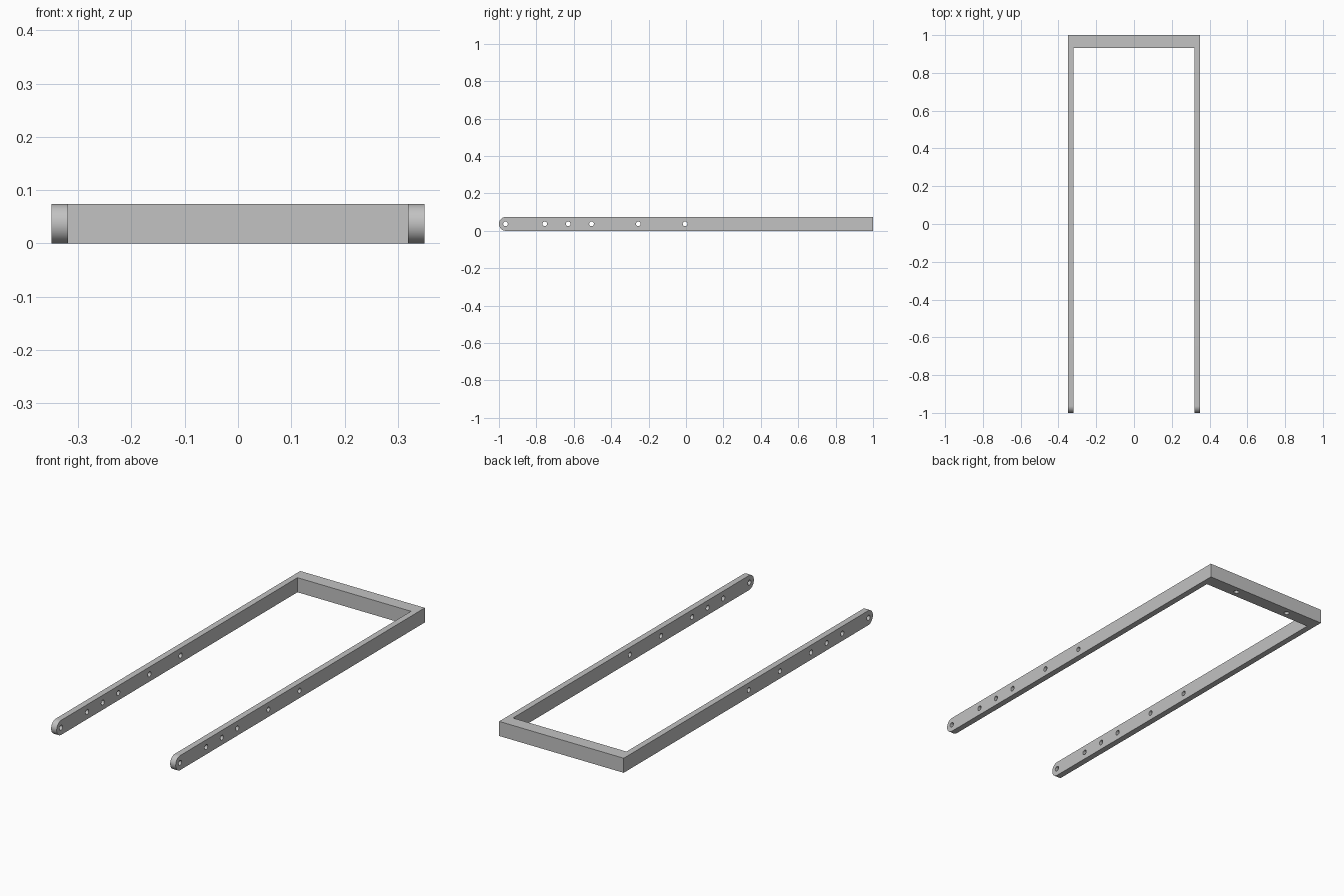
import bpy
import bmesh
from math import pi, sin, cos, radians
from mathutils import Matrix, Vector

cube = bpy.data.objects.get("Cube")
if cube:
    bpy.data.objects.remove(cube, do_unlink=True)

HALF_W, HALF_L, HEIGHT = 0.35, 1.0, 0.074
ARM, BAR = 0.031, 0.067          # arm thickness, crossbar depth
MID = HEIGHT / 2
HOLE_R = 0.0125

steel = bpy.data.materials.new("light grey metal")
steel.use_nodes = True
steel.diffuse_color = (0.54, 0.54, 0.54, 1)
steel.node_tree.nodes["Principled BSDF"].inputs["Base Color"].default_value = (0.54, 0.54, 0.54, 1)


def make_object(name, bm):
    bmesh.ops.recalc_face_normals(bm, faces=bm.faces)
    mesh = bpy.data.meshes.new(name)
    bm.to_mesh(mesh)
    bm.free()
    mesh.materials.append(steel)
    obj = bpy.data.objects.new(name, mesh)
    bpy.context.collection.objects.link(obj)
    return obj


def add_drill(bm, centre, axis, length):
    turn = Vector((0, 0, 1)).rotation_difference(Vector(axis)).to_matrix().to_4x4()
    bmesh.ops.create_cone(bm, cap_ends=True, segments=32, radius1=HOLE_R, radius2=HOLE_R,
                          depth=length, matrix=Matrix.Translation(centre) @ turn)


# Solid frame blank: side profile with rounded front, extruded across the width
bm = bmesh.new()
steps = 32
profile = [(HALF_L, 0), (HALF_L, HEIGHT)]
for i in range(steps + 1):
    a = pi / 2 + pi * i / steps
    profile.append((-HALF_L + MID + MID * cos(a), MID + MID * sin(a)))
face = bm.faces.new([bm.verts.new((-HALF_W, y, z)) for y, z in profile])
swept = bmesh.ops.extrude_face_region(bm, geom=[face])["geom"]
bmesh.ops.translate(bm, vec=(2 * HALF_W, 0, 0),
                    verts=[v for v in swept if isinstance(v, bmesh.types.BMVert)])
frame = make_object("u_frame", bm)

# Opening between the arms
bm = bmesh.new()
front, back = -HALF_L - 0.2, HALF_L - BAR
bmesh.ops.create_cube(bm, size=1, matrix=Matrix.Translation((0, (front + back) / 2, MID))
                      @ Matrix.Diagonal((2 * (HALF_W - ARM), back - front, 0.3, 1)))
opening = make_object("opening_cutter", bm)

# Cross holes through both arms, and blind holes under the crossbar
bm = bmesh.new()
for y in (-0.965, -0.755, -0.63, -0.505, -0.255, -0.005):
    for side in (-1, 1):
        add_drill(bm, (side * (HALF_W - ARM / 2), y, MID), (1, 0, 0), 0.1)
for side in (-1, 1):
    add_drill(bm, (side * 0.16, HALF_L - BAR / 2, 0), (0, 0, 1), 0.1)
drills = make_object("hole_cutter", bm)

# Cut, then bake the result and drop the cutters
for cutter in (opening, drills):
    cutter.hide_render = True
    mod = frame.modifiers.new(cutter.name, 'BOOLEAN')
    mod.operation = 'DIFFERENCE'
    mod.solver = 'EXACT'
    mod.object = cutter
bpy.context.view_layer.objects.active = frame
frame.select_set(True)
for mod in list(frame.modifiers):
    bpy.ops.object.modifier_apply(modifier=mod.name)
for cutter in (opening, drills):
    bpy.data.objects.remove(cutter, do_unlink=True)

# Smooth rounded ends and hole walls, crisp edges elsewhere
bpy.ops.object.shade_smooth_by_angle(angle=radians(30))
